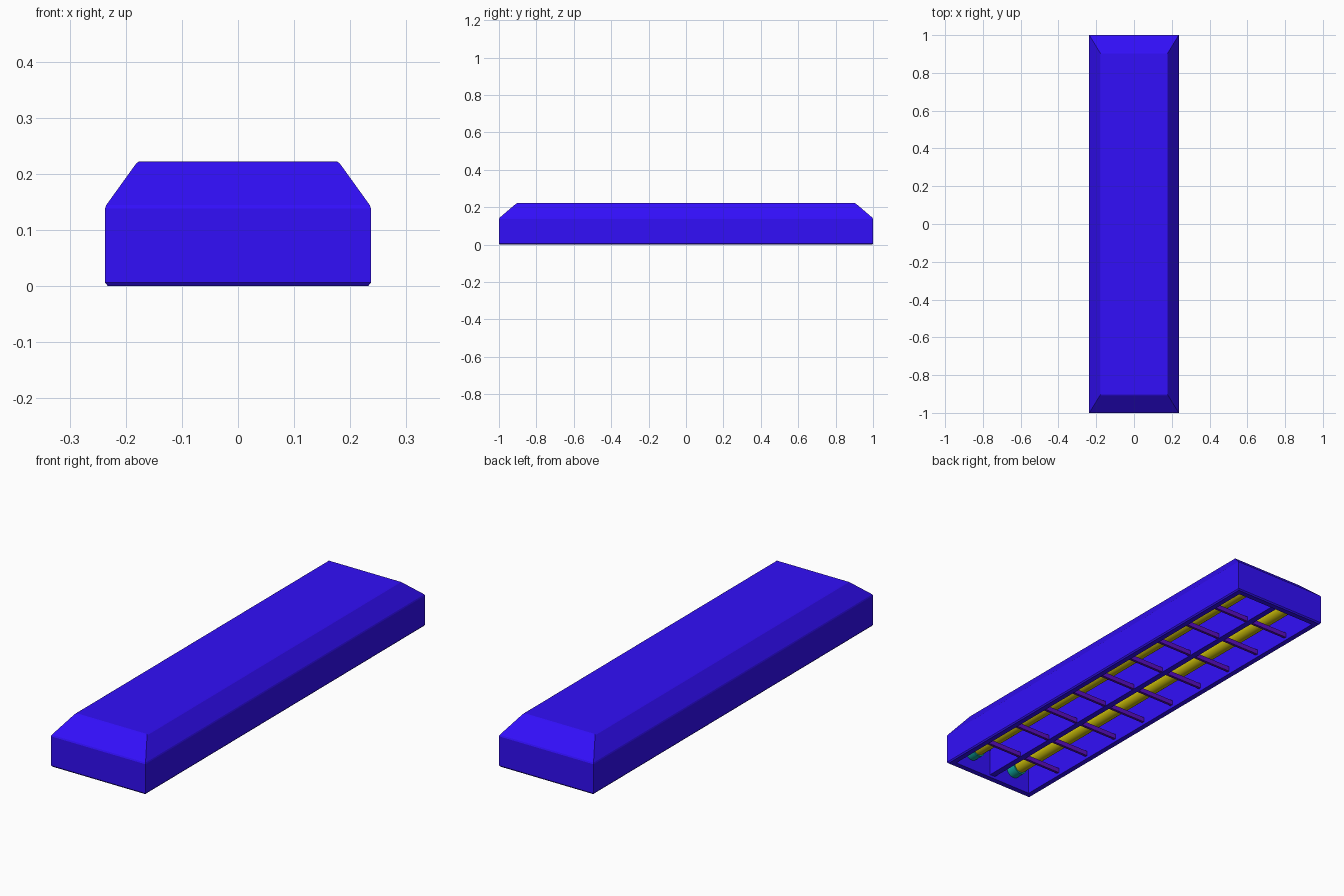
import bpy, bmesh, math

if "Cube" in bpy.data.objects:
    bpy.data.objects.remove(bpy.data.objects["Cube"])


def material(name, rgb):
    m = bpy.data.materials.new(name)
    m.diffuse_color = (*rgb, 1)
    m.use_nodes = True
    m.node_tree.nodes["Principled BSDF"].inputs["Base Color"].default_value = m.diffuse_color
    return m


BLUE = material("blue", (0.032, 0.0045, 0.95))
YELLOW = material("yellow", (0.62, 0.53, 0.003))
TEAL = material("teal", (0.005, 0.42, 0.38))
PURPLE = material("purple", (0.105, 0.004, 0.55))


def finish(name, bm, mat):
    bmesh.ops.recalc_face_normals(bm, faces=bm.faces)
    mesh = bpy.data.meshes.new(name)
    bm.to_mesh(mesh)
    bm.free()
    mesh.materials.append(mat)
    o = bpy.data.objects.new(name, mesh)
    bpy.context.collection.objects.link(o)


def box(name, center, size, mat):
    bpy.ops.mesh.primitive_cube_add(size=1, location=center)
    o = bpy.context.object
    o.name = name
    o.scale = size
    o.data.materials.append(mat)


def rod(name, x, y, z, radius, length, mat):
    bpy.ops.mesh.primitive_cylinder_add(vertices=32, radius=radius, depth=length,
                                        location=(x, y, z), rotation=(math.pi / 2, 0, 0))
    o = bpy.context.object
    o.name = name
    o.data.materials.append(mat)
    bpy.ops.object.shade_smooth_by_angle(angle=math.radians(40))


# Housing: rectangular rings (half x, half y, z) from inner ceiling, round the rim, to outer top
rings = [(0.161, 0.892, 0.195), (0.208, 0.970, 0.131), (0.208, 0.970, 0.0),
         (0.232, 0.995, 0.0), (0.237, 1.0, 0.006), (0.237, 1.0, 0.138),
         (0.235, 0.997, 0.144), (0.181, 0.909, 0.219), (0.176, 0.903, 0.222)]
bm = bmesh.new()
loops = [[bm.verts.new((sx * x, sy * y, z)) for sx, sy in ((-1, -1), (1, -1), (1, 1), (-1, 1))]
         for x, y, z in rings]
for a, b in zip(loops, loops[1:]):
    for i in range(4):
        j = (i + 1) % 4
        bm.faces.new((a[i], a[j], b[j], b[i]))
bm.faces.new(loops[0])
bm.faces.new(loops[-1])
finish("housing", bm, BLUE)

# Central divider between the two tubes, following the inner ceiling profile
bm = bmesh.new()
profile = [(-0.972, 0.012), (0.972, 0.012), (0.972, 0.132), (0.893, 0.197),
           (-0.893, 0.197), (-0.972, 0.132)]
face = bm.faces.new([bm.verts.new((-0.014, y, z)) for y, z in profile])
extruded = bmesh.ops.extrude_face_region(bm, geom=[face], use_keep_orig=True)["geom"]
bmesh.ops.translate(bm, vec=(0.028, 0, 0),
                    verts=[v for v in extruded if isinstance(v, bmesh.types.BMVert)])
finish("divider", bm, BLUE)

# Two lamp tubes with an end socket at each end
for side in (-1, 1):
    x = side * 0.12
    rod("lamp_tube", x, 0, 0.083, 0.030, 1.86, YELLOW)
    for end in (-1, 1):
        rod("tube_socket", x, end * 0.947, 0.083, 0.036, 0.05, TEAL)

# Cross slats below the tubes, spanning the opening
for i in range(9):
    box("cross_slat", (0, 0.01 + (i - 4) * 0.1945, 0.024), (0.414, 0.012, 0.022), PURPLE)
